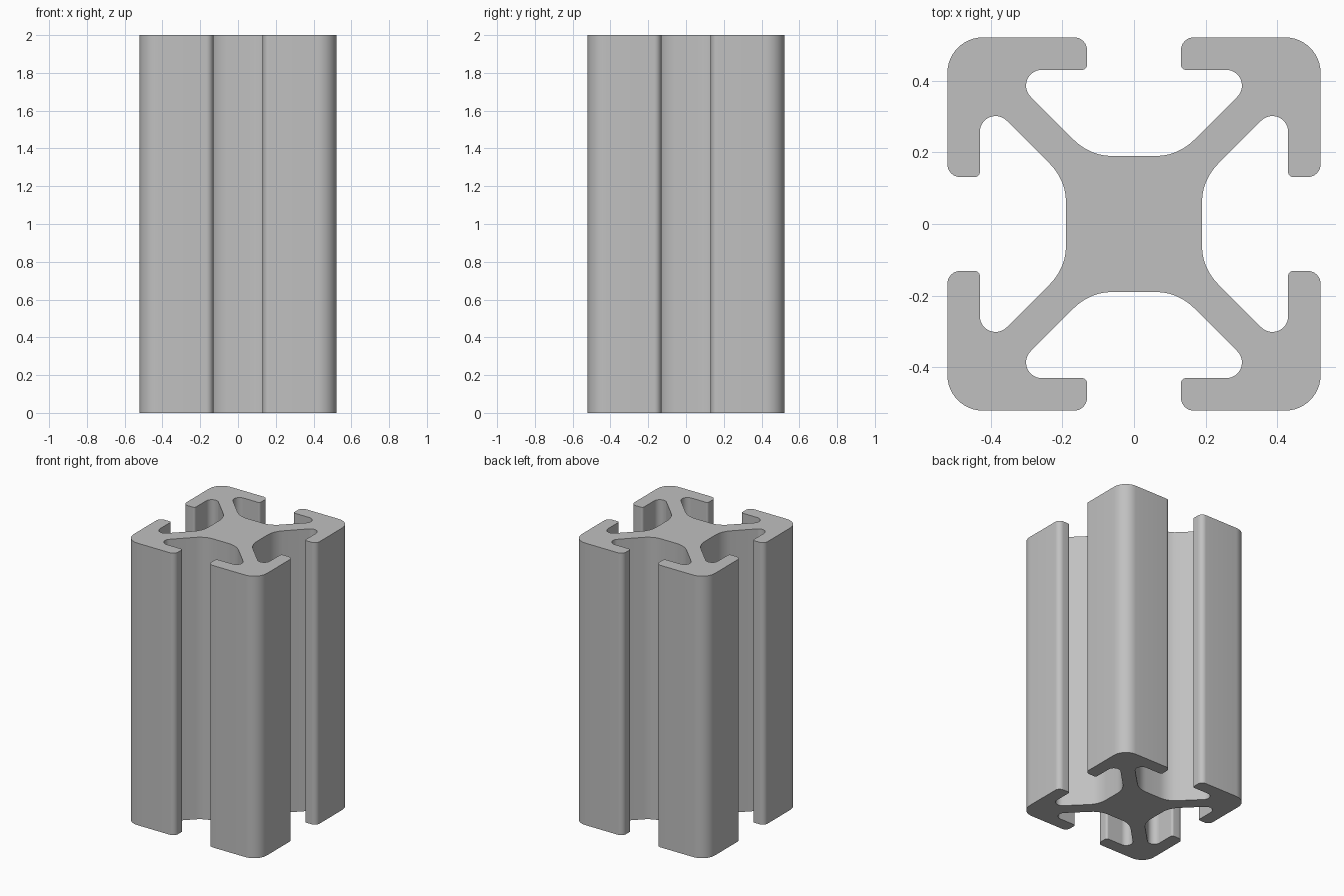
import bpy
import bmesh
import math
from mathutils import Matrix, Vector

default = bpy.data.objects.get("Cube")
if default:
    bpy.data.objects.remove(default, do_unlink=True)

HALF = 0.522      # half width of the bar
HEIGHT = 2.0
LIP = 0.131       # half width of the slot mouth
INNER = 0.431     # underside of the lips
CORE = 0.19       # half width of the core
WEB = 0.067       # offset of the diagonal web faces


def fillet(prev, corner, nxt, radius):
    """Replace a corner with an arc tangent to both edges."""
    a = (prev - corner).normalized()
    b = (nxt - corner).normalized()
    half = a.angle(b) / 2
    start = corner + a * radius / math.tan(half)
    centre = corner + (a + b).normalized() * radius / math.sin(half)
    spoke = start - centre
    turn = math.pi - 2 * half
    if a.x * b.y - a.y * b.x > 0:
        turn = -turn
    steps = max(4, math.ceil(abs(turn) / math.radians(7.5)))
    return [centre + Matrix.Rotation(turn * i / steps, 2) @ spoke
            for i in range(steps + 1)]


# One side: outer corner, then half a T-slot and its mirror image
half_slot = [
    (LIP, HALF, 0.037),
    (LIP, INNER, 0.015),
    (INNER - WEB, INNER, 0.044),
    (CORE - WEB, CORE, 0.152),
]
side = [(HALF, HALF, 0.1)] + half_slot
side += [(-x, y, r) for x, y, r in reversed(half_slot)]

# Four sides around the bar
corners = []
for quarter in range(4):
    spin = Matrix.Rotation(quarter * math.pi / 2, 2)
    corners += [(spin @ Vector((x, y)), r) for x, y, r in side]

outline = []
for i, (point, radius) in enumerate(corners):
    before = corners[i - 1][0]
    after = corners[(i + 1) % len(corners)][0]
    outline += fillet(before, point, after, radius)

# Extrude the profile
bm = bmesh.new()
base = bm.faces.new([bm.verts.new((p.x, p.y, 0)) for p in outline])
result = bmesh.ops.extrude_face_region(bm, geom=[base], use_keep_orig=True)
top = [g for g in result["geom"] if isinstance(g, bmesh.types.BMVert)]
bmesh.ops.translate(bm, verts=top, vec=(0, 0, HEIGHT))
bmesh.ops.recalc_face_normals(bm, faces=bm.faces[:])

mesh = bpy.data.meshes.new("slotted_bar")
bm.to_mesh(mesh)
bm.free()
bar = bpy.data.objects.new("slotted_bar", mesh)
bpy.context.collection.objects.link(bar)

# Plain grey metal
grey = bpy.data.materials.new("aluminium_grey")
grey.use_nodes = True
colour = (0.53, 0.53, 0.53, 1)
grey.diffuse_color = colour
grey.node_tree.nodes["Principled BSDF"].inputs["Base Color"].default_value = colour
mesh.materials.append(grey)

bpy.ops.object.select_all(action="DESELECT")
bar.select_set(True)
bpy.context.view_layer.objects.active = bar
bpy.ops.object.shade_smooth_by_angle(angle=math.radians(30))
